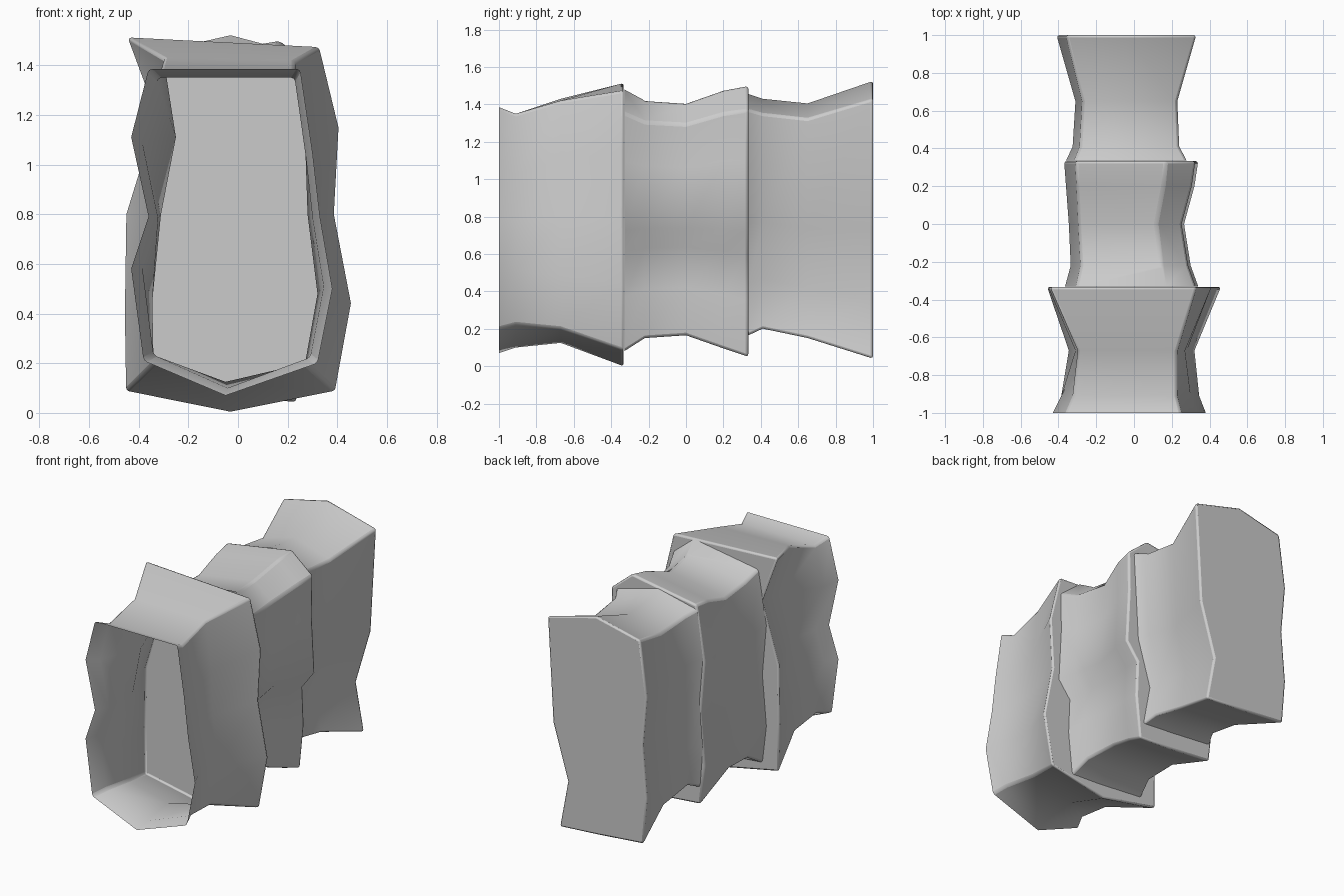
import bpy

if "Cube" in bpy.data.objects:
    bpy.data.objects.remove(bpy.data.objects["Cube"])


def fit(profile, x0, x1, z0, z1):
    """Stretch a cross-section (x, z) to fill the given extents."""
    xs = [p[0] for p in profile]
    zs = [p[1] for p in profile]
    fx = (x1 - x0) / (max(xs) - min(xs))
    fz = (z1 - z0) / (max(zs) - min(zs))
    return [(x0 + (x - min(xs)) * fx, z0 + (z - min(zs)) * fz) for x, z in profile]


def section(name, rings):
    """Loft (y, profile) rings into a sleeve, open in front and capped at the back."""
    n = len(rings[0][1])
    verts = [(x, y, z) for y, prof in rings for x, z in prof]
    faces = []
    for r in range(len(rings) - 1):
        a, b = r * n, (r + 1) * n
        for i in range(n):
            j = (i + 1) % n
            faces.append((a + i, a + j, b + j, b + i))
    last = (len(rings) - 1) * n
    faces.append(tuple(range(last, last + n)))
    mesh = bpy.data.meshes.new(name)
    mesh.from_pydata(verts, [], faces)
    obj = bpy.data.objects.new(name, mesh)
    bpy.context.collection.objects.link(obj)
    bpy.context.view_layer.objects.active = obj
    obj.select_set(True)
    # profiles run counter-clockwise seen from the front
    bpy.ops.object.shade_smooth_by_angle(angle=0.75)
    bev = obj.modifiers.new("soft_edges", "BEVEL")
    bev.width = 0.014
    bev.segments = 2
    bev.limit_method = 'ANGLE'
    bev.angle_limit = 0.75
    obj.select_set(False)
    return obj


# front section: open mouth, waist and wide back end
mouth = [(-.36, 1.385), (-.43, 1.11), (-.36, .79), (-.43, .58), (-.38, .21), (-.05, .07),
         (.32, .20), (.38, .5), (.33, .79), (.30, 1.05), (.25, 1.385)]
waist = [(-.30, 1.43), (-.25, 1.11), (-.31, .8), (-.345, .45), (-.34, .2), (-.05, .125),
         (.27, .2), (.32, .48), (.28, .8), (.27, 1.1), (.23, 1.42)]
wide = [(-.45, 1.515), (-.33, 1.2), (-.455, .8), (-.46, .4), (-.455, .085), (-.03, 0),
        (.395, .085), (.46, .44), (.39, .8), (.41, 1.15), (.33, 1.475)]
section("front_section", [
    (-1, mouth),
    (-.91, fit(mouth, -.385, .345, .10, 1.35)),
    (-.67, waist),
    (-.333, wide),
])

# middle section: a deep crease runs along its right side
mid = [(-.31, 1.42), (-.37, 1.05), (-.34, .7), (-.37, .35), (-.34, .09), (0, .06),
       (.23, .05), (.26, .35), (.25, .6), (.34, .72), (.32, 1.1), (.325, 1.37), (.17, 1.5)]
section("middle_section", [
    (-.33, fit(mid, -.365, .34, .08, 1.48)),
    (-.22, fit(mid, -.335, .30, .15, 1.42)),
    (0, fit(mid, -.345, .265, .165, 1.405)),
    (.2, fit(mid, -.36, .32, .095, 1.475)),
    (.333, mid),
])

# rear section: flares to a flat closed end
rear = [(-.36, 1.45), (-.41, 1.08), (-.38, .75), (-.41, .4), (-.385, .09), (-.05, .06),
        (.24, .04), (.18, .36), (.29, .73), (.33, 1.43), (-.03, 1.525)]
section("rear_section", [
    (.335, fit(rear, -.36, .28, .165, 1.455)),
    (.41, fit(rear, -.325, .24, .2, 1.43)),
    (.65, fit(rear, -.31, .23, .15, 1.405)),
    (1, rear),
])
